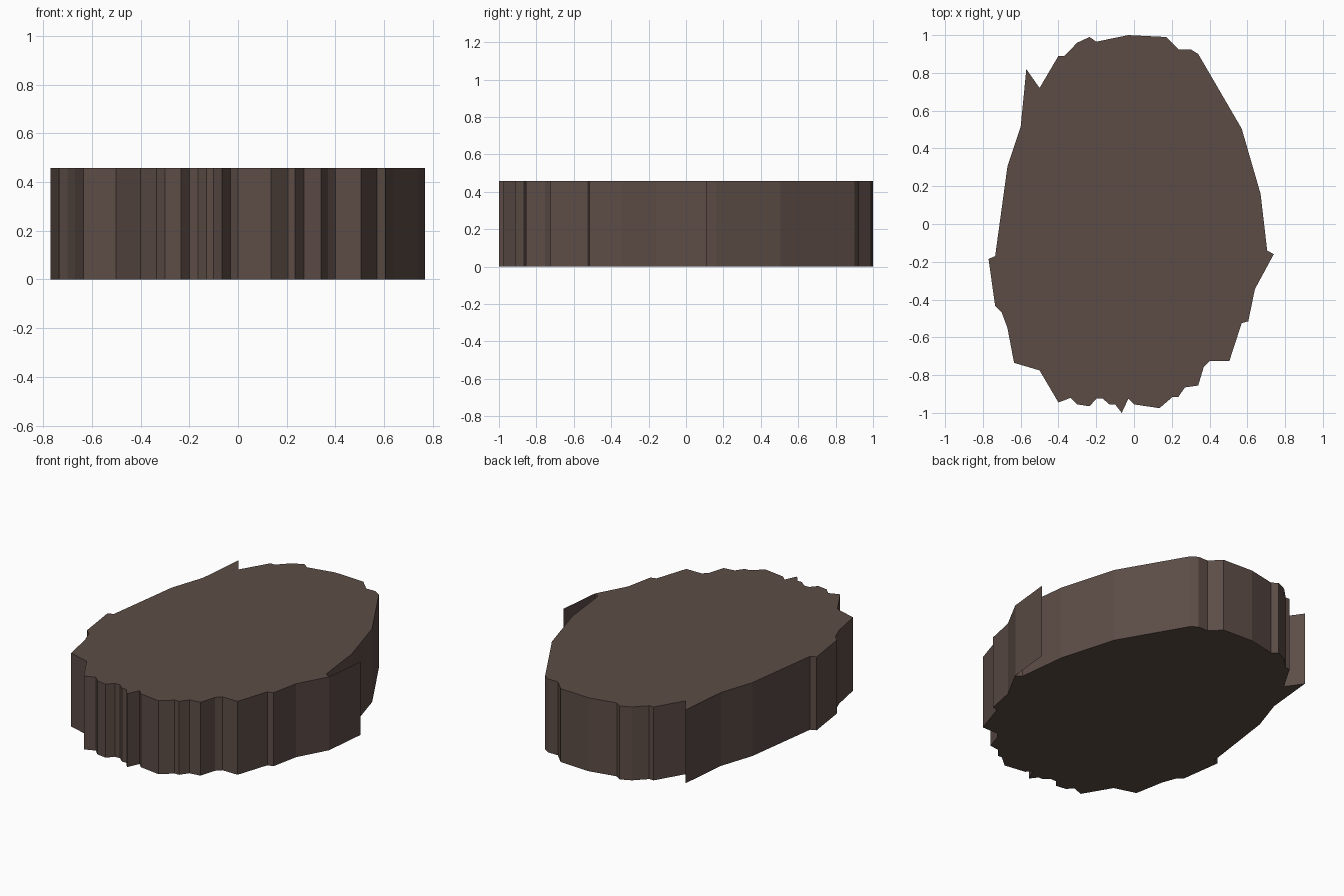
import bpy, bmesh

if "Cube" in bpy.data.objects:
    bpy.data.objects.remove(bpy.data.objects["Cube"])

HEIGHT = 0.457

mat = bpy.data.materials.new("dark brown")
mat.diffuse_color = (0.108, 0.073, 0.062, 1)
mat.use_nodes = True
mat.node_tree.nodes["Principled BSDF"].inputs["Base Color"].default_value = mat.diffuse_color

# jagged oval outline, clockwise from the back
OUTLINE = [
    (-.03, 1), (.17, .99), (.235, .925), (.30, .925), (.34, .90), (.57, .505),
    (.67, .16), (.705, -.14), (.74, -.16), (.64, -.345), (.605, -.515),
    (.57, -.525), (.505, -.725), (.40, -.725), (.37, -.755), (.34, -.855),
    (.27, -.865), (.235, -.915), (.205, -.915), (.135, -.975), (0, -.955),
    (-.03, -.925), (-.065, -1), (-.10, -.955), (-.13, -.955), (-.165, -.925),
    (-.20, -.925), (-.235, -.965), (-.30, -.955), (-.335, -.92), (-.40, -.945),
    (-.50, -.775), (-.635, -.735), (-.67, -.55), (-.70, -.47), (-.735, -.435),
    (-.77, -.185), (-.735, -.17), (-.67, .305), (-.60, .515), (-.57, .82),
    (-.50, .72), (-.40, .89), (-.37, .89), (-.30, .96), (-.235, .99), (-.20, .965),
]
# thin wall leaving the outline on the right side
FLAP = [(.74, -.16), (.768, .11)]


def extrude_up(name, points, closed):
    """Raise a path to HEIGHT; closed paths get a top and a bottom."""
    bm = bmesh.new()
    low = [bm.verts.new((x, y, 0)) for x, y in points]
    high = [bm.verts.new((x, y, HEIGHT)) for x, y in points]
    n = len(points)
    for i in range(n if closed else n - 1):
        j = (i + 1) % n
        bm.faces.new((low[i], low[j], high[j], high[i]))
    if closed:
        bm.faces.new(low)
        bm.faces.new(high)
        bmesh.ops.recalc_face_normals(bm, faces=bm.faces)
    mesh = bpy.data.meshes.new(name)
    bm.to_mesh(mesh)
    bm.free()
    mesh.materials.append(mat)
    obj = bpy.data.objects.new(name, mesh)
    bpy.context.collection.objects.link(obj)
    return obj


extrude_up("jagged_slab", OUTLINE, True)
extrude_up("side_flap", FLAP, False)
